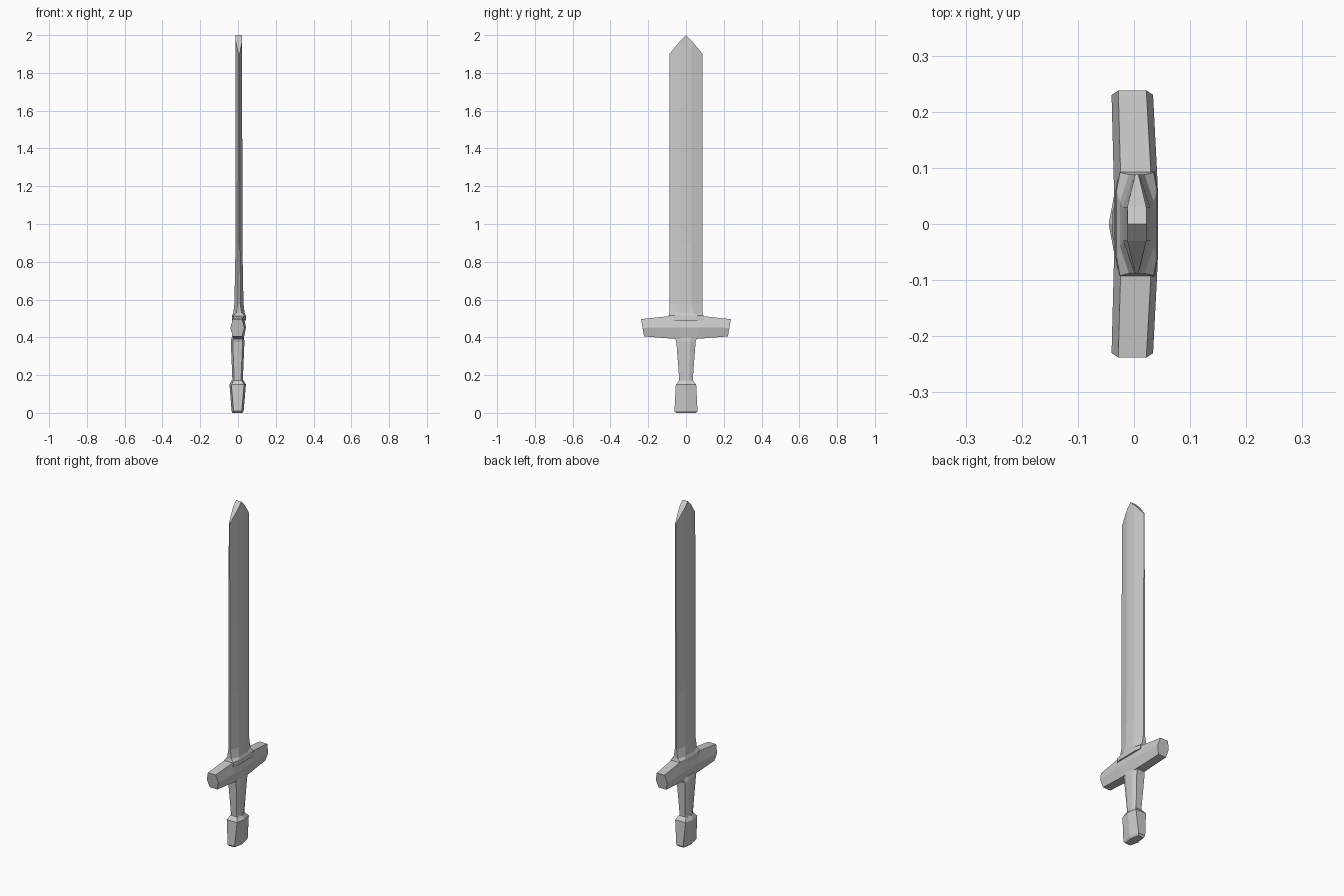
import bpy

if "Cube" in bpy.data.objects:
    bpy.data.objects.remove(bpy.data.objects["Cube"])


def loft(name, rings, caps):
    """Skin a list of equal-length point rings and close both ends."""
    n = len(rings[0])
    verts = [p for ring in rings for p in ring]
    faces = []
    for r in range(len(rings) - 1):
        a, b = r * n, (r + 1) * n
        for i in range(n):
            j = (i + 1) % n
            faces.append((a + i, a + j, b + j, b + i))
    last = (len(rings) - 1) * n
    faces += [tuple(reversed(c)) for c in caps]
    faces += [tuple(last + i for i in c) for c in caps]
    mesh = bpy.data.meshes.new(name)
    mesh.from_pydata(verts, [], faces)
    mesh.update()
    obj = bpy.data.objects.new(name, mesh)
    bpy.context.collection.objects.link(obj)
    # consistent outward normals
    bpy.context.view_layer.objects.active = obj
    obj.select_set(True)
    bpy.ops.object.mode_set(mode='EDIT')
    bpy.ops.mesh.select_all(action='SELECT')
    bpy.ops.mesh.normals_make_consistent(inside=False)
    bpy.ops.object.mode_set(mode='OBJECT')
    obj.select_set(False)
    return obj


# Blade: flat centre, bevelled edges, flared root and pointed tip
def blade_ring(z, w, m, t, e, drop=(0, 0)):
    ys = [-w, -m, 0, m, w]
    ts = [e, t, t, t, e]
    zs = [z - drop[0], z - drop[1], z, z - drop[1], z - drop[0]]
    side = list(zip(ts, ys, zs))
    return ([(0.005 + a, y, h) for a, y, h in side] +
            [(0.005 - a, y, h) for a, y, h in reversed(side)])


strips = [(i, i + 1, 8 - i, 9 - i) for i in range(4)]
loft("blade", [
    blade_ring(0.49, 0.094, 0.06, 0.038, 0.032),
    blade_ring(0.515, 0.092, 0.06, 0.036, 0.030),
    blade_ring(0.53, 0.088, 0.04, 0.030, 0.014),
    blade_ring(0.58, 0.088, 0.03, 0.024, 0.006),
    blade_ring(0.90, 0.088, 0.03, 0.018, 0.004),
    blade_ring(2.00, 0.088, 0.03, 0.017, 0.003, (0.10, 0.03)),
], strips)


# Crossguard: hexagonal bar tapering towards both ends
def guard_ring(y_top, y_bot, top, bot, left, right):
    mid = (top + bot) / 2
    y_mid = (y_top + y_bot) / 2
    return [(left + 0.012, y_top, top), (right - 0.012, y_top, top),
            (right, y_mid, mid), (right - 0.012, y_bot, bot),
            (left + 0.012, y_bot, bot), (left, y_mid, mid)]


half = [(0.238, 0.222, 0.496, 0.405, -0.040, 0.034),
        (0.092, 0.058, 0.512, 0.392, -0.036, 0.042)]
mirrored = [(-a, -b, *rest) for a, b, *rest in half]
loft("crossguard", [guard_ring(*s) for s in half + mirrored[::-1]],
     [tuple(range(6))])


# Grip: chamfered bar narrowing downwards
def grip_ring(z, w, left, right):
    c, inner = 0.010, w * 0.45
    return [(right, -inner, z), (right, inner, z), (right - c, w, z),
            (left + c, w, z), (left, inner, z), (left, -inner, z),
            (left + c, -w, z), (right - c, -w, z)]


loft("grip", [
    grip_ring(0.15, 0.036, -0.031, 0.026),
    grip_ring(0.18, 0.036, -0.030, 0.026),
    grip_ring(0.375, 0.051, -0.038, 0.034),
    grip_ring(0.388, 0.055, -0.036, 0.033),
    grip_ring(0.41, 0.056, -0.030, 0.030),
], [tuple(range(8))])


# Pommel: block with a low ridge down each broad face
def pommel_ring(z, w, left, right):
    c = 0.010
    return [(right, 0, z), (right - c, w, z), (left + c, w, z),
            (left, 0, z), (left + c, -w, z), (right - c, -w, z)]


loft("pommel", [
    pommel_ring(0.000, 0.052, -0.030, 0.024),
    pommel_ring(0.010, 0.061, -0.034, 0.030),
    pommel_ring(0.150, 0.054, -0.045, 0.042),
    pommel_ring(0.172, 0.036, -0.034, 0.030),
], [tuple(range(6))])
